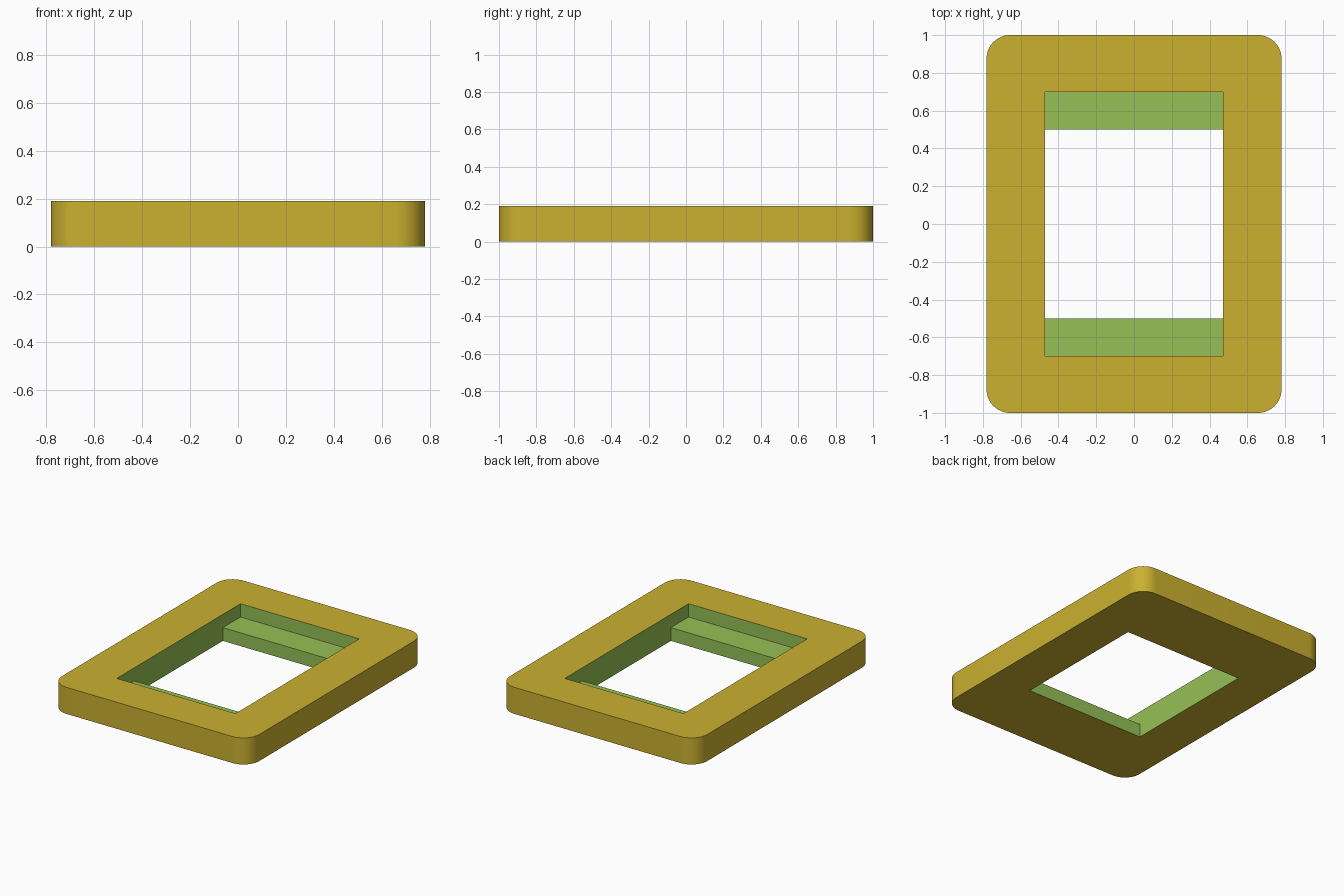
import bpy, bmesh, math

if "Cube" in bpy.data.objects:
    bpy.data.objects.remove(bpy.data.objects["Cube"])

HALF_X, HALF_Y, HEIGHT, RADIUS = 0.781, 1.0, 0.19, 0.125
HOLE_X, HOLE_Y, POCKET_Y, LEDGE_Z = 0.47, 0.5, 0.7, 0.095
SEGMENTS = 16


def material(name, rgb):
    mat = bpy.data.materials.new(name)
    linear = [((c / 255 + 0.055) / 1.055) ** 2.4 for c in rgb]
    mat.diffuse_color = (*linear, 1)
    mat.use_nodes = True
    mat.node_tree.nodes["Principled BSDF"].inputs["Base Color"].default_value = mat.diffuse_color
    return mat


def prism(name, outline, offset):
    """Extrude a flat outline into a closed solid."""
    bm = bmesh.new()
    face = bm.faces.new([bm.verts.new(p) for p in outline])
    ext = bmesh.ops.extrude_face_region(bm, geom=[face])
    verts = [g for g in ext["geom"] if isinstance(g, bmesh.types.BMVert)]
    bmesh.ops.translate(bm, verts=verts, vec=offset)
    bmesh.ops.recalc_face_normals(bm, faces=bm.faces)
    mesh = bpy.data.meshes.new(name)
    bm.to_mesh(mesh)
    bm.free()
    obj = bpy.data.objects.new(name, mesh)
    bpy.context.collection.objects.link(obj)
    return obj


# Rounded rectangular plate
outline = []
for i, (sx, sy) in enumerate([(1, 1), (-1, 1), (-1, -1), (1, -1)]):
    for k in range(SEGMENTS + 1):
        a = math.pi / 2 * (i + k / SEGMENTS)
        outline.append((sx * (HALF_X - RADIUS) + RADIUS * math.cos(a),
                        sy * (HALF_Y - RADIUS) + RADIUS * math.sin(a), 0))
frame = prism("frame", outline, (0, 0, HEIGHT))
frame.data.materials.append(material("gold", (203, 177, 48)))
frame.data.materials.append(material("green", (150, 192, 86)))

# Stepped cutter: through hole with a wider pocket above, leaving two ledges
half = [(HOLE_Y, -0.1), (HOLE_Y, LEDGE_Z), (POCKET_Y, LEDGE_Z), (POCKET_Y, HEIGHT + 0.1)]
profile = half + [(-y, z) for y, z in reversed(half)]
cutter = prism("opening_cutter", [(-HOLE_X, y, z) for y, z in profile], (2 * HOLE_X, 0, 0))

mod = frame.modifiers.new("opening", 'BOOLEAN')
mod.operation = 'DIFFERENCE'
mod.solver = 'EXACT'
mod.object = cutter
bpy.context.view_layer.objects.active = frame
frame.select_set(True)
cutter.select_set(False)
bpy.ops.object.modifier_apply(modifier=mod.name)
bpy.data.objects.remove(cutter, do_unlink=True)

# Opening walls and ledge tops are green, everything else gold
mesh = frame.data
for poly in mesh.polygons:
    pts = [mesh.vertices[v].co for v in poly.vertices]
    inside = all(abs(p.x) < HOLE_X + 0.01 and abs(p.y) < POCKET_Y + 0.01 for p in pts)
    flat_outer = abs(poly.normal.z) > 0.9 and abs(poly.center.z - LEDGE_Z) > 0.01
    poly.material_index = 1 if inside and not flat_outer else 0

bpy.ops.object.shade_smooth_by_angle(angle=math.radians(30))
